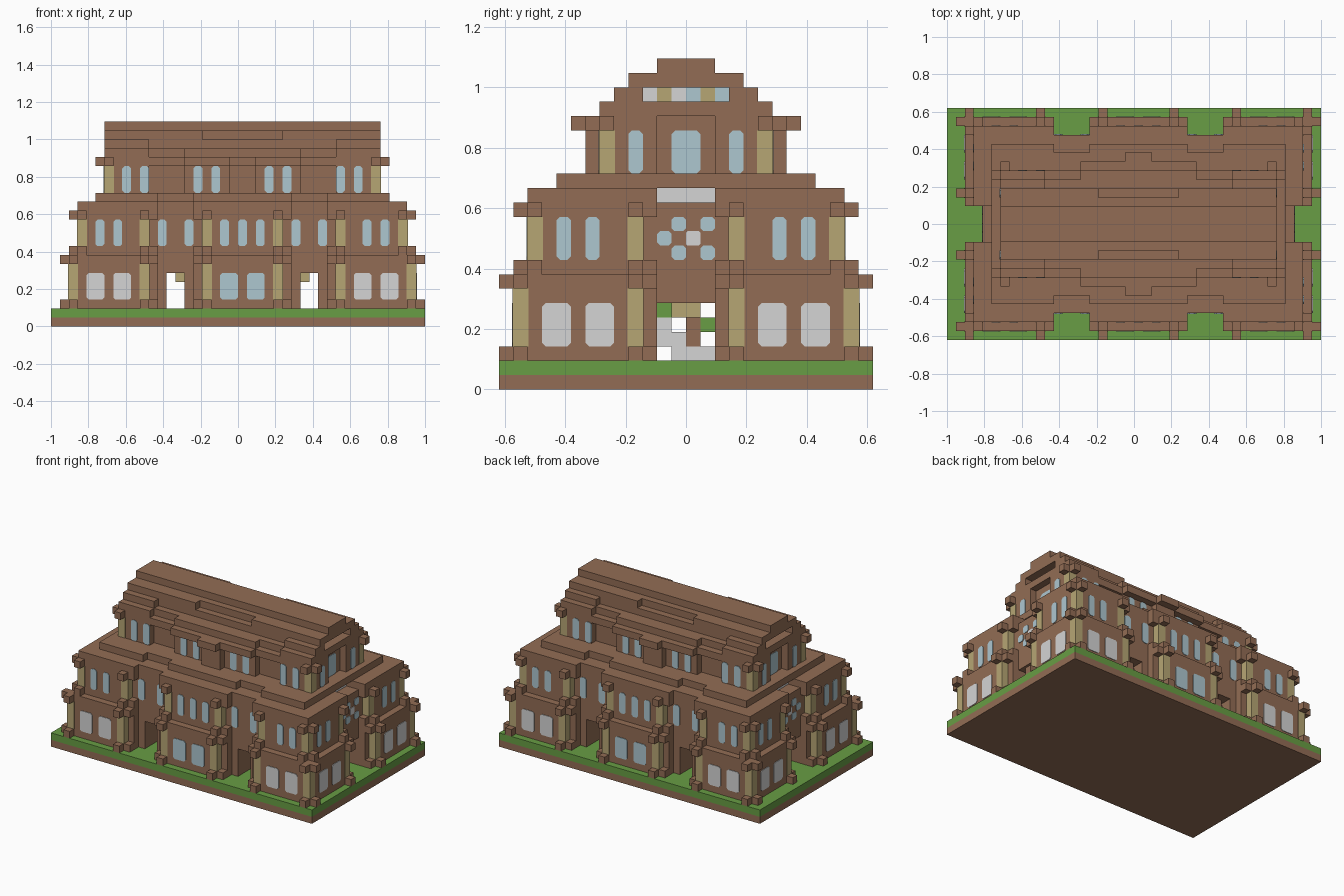
import bpy, bmesh
from mathutils import Vector

cube = bpy.data.objects.get("Cube")
if cube:
    bpy.data.objects.remove(cube, do_unlink=True)

U = 2 / 42            # one grid block
NX, NY = 43, 26       # mirror sums: the house is symmetric about x=21.5, y=13


def material(name, rgb):
    m = bpy.data.materials.new(name)
    m.use_nodes = True
    m.diffuse_color = (*rgb, 1)
    m.node_tree.nodes["Principled BSDF"].inputs["Base Color"].default_value = (*rgb, 1)
    return m


BROWN = material("brown_brick", (.29, .152, .09))
GREEN = material("grass_green", (.138, .34, .058))
TAN = material("tan_stone", (.47, .38, .175))
BLUE = material("blue_glass", (.42, .57, .63))
GREY = material("pale_grey", (.66, .66, .66))


def finish(name, bm, mat):
    bmesh.ops.recalc_face_normals(bm, faces=bm.faces)
    me = bpy.data.meshes.new(name)
    bm.to_mesh(me)
    bm.free()
    me.materials.append(mat)
    ob = bpy.data.objects.new(name, me)
    bpy.context.collection.objects.link(ob)


def world(x, y, z):
    return Vector(((x - 21) * U, (y - 13) * U, z * U))


def prism(bm, ring, shift):
    """Extrude a ring of grid points by a shift."""
    lo = [bm.verts.new(world(*p)) for p in ring]
    hi = [bm.verts.new(world(*(Vector(p) + Vector(shift)))) for p in ring]
    bm.faces.new(lo)
    bm.faces.new(hi)
    for i in range(len(ring)):
        j = (i + 1) % len(ring)
        bm.faces.new((lo[i], lo[j], hi[j], hi[i]))


def blocks(name, mat, boxes, mirror="xy"):
    """Boxes (x0, x1, y0, y1, z0, z1), mirrored without duplicates."""
    found = set()
    for x0, x1, y0, y1, z0, z1 in boxes:
        xs = [(x0, x1)] + ([(NX - x1, NX - x0)] if "x" in mirror else [])
        ys = [(y0, y1)] + ([(NY - y1, NY - y0)] if "y" in mirror else [])
        found |= {(*a, *b, z0, z1) for a in xs for b in ys}
    bm = bmesh.new()
    for x0, x1, y0, y1, z0, z1 in sorted(found):
        prism(bm, [(x0, y0, z0), (x1, y0, z0), (x1, y1, z0), (x0, y1, z0)], (0, 0, z1 - z0))
    finish(name, bm, mat)


def panes(name, mat, items, cut=.25, mirror_y=True):
    """Thin plates (axis, start, width, wall, z0, z1) with clipped corners."""
    bm = bmesh.new()
    t = .08
    for axis, s, w, wall, z0, z1 in items:
        e, c = s + w, cut
        ring = [(s + c, z0), (e - c, z0), (e, z0 + c), (e, z1 - c),
                (e - c, z1), (s + c, z1), (s, z1 - c), (s, z0 + c)]
        if not c:
            ring = [(s, z0), (e, z0), (e, z1), (s, z1)]
        for far in (False, True):
            for flip in ((False, True) if mirror_y or axis == "y" else (False,)):
                pts = []
                for a, z in ring:
                    x, y = (a, wall - t) if axis == "y" else (wall - t, a)
                    first, second = (far, flip) if axis == "x" else (flip, far)
                    pts.append((NX - x if first else x, NY - y if second else y, z))
                d = -2 * t if far else 2 * t
                prism(bm, pts, (0, d, 0) if axis == "y" else (d, 0, 0))
    finish(name, bm, mat)


def tier(z0, z1, front, frame, bay, end, end_frame, niche):
    """Floor outline stepping back at the four bays and both ends."""
    return [(end, 11, front, 10, z0, z1), (end_frame, 12, frame, 11, z0, z1),
            (12, 16, bay, 13, z0, z1), (16, 27, frame, 13, z0, z1),
            (17, 26, front, 13, z0, z1), (niche, 12, 11, 15, z0, z1)]


# Ground slab
blocks("earth_base", BROWN, [(0, 42, 0, 26, 0, 1)], "")
blocks("lawn", GREEN, [(0, 42, 0, 26, 1, 2)], "")

# Ground floor: rooms around the crossing passages, closed above the doors
blocks("ground_floor_walls", BROWN, [
    (2, 11, 1, 10, 2, 6), (3, 12, 2, 11, 2, 6), (12, 13, 3, 11, 2, 6),
    (15, 16, 3, 11, 2, 6), (16, 27, 2, 11, 2, 6), (17, 26, 1, 11, 2, 6)])
blocks("ground_floor_lintels", BROWN, tier(6, 8, 1, 2, 3, 2, 3, 4))

# Middle floor and its roof slabs
blocks("middle_floor_walls", BROWN, tier(8, 13, 2, 3, 3, 3, 4, 4))
blocks("middle_roof_slab", BROWN, tier(13, 14, 2, 2, 3, 3, 3, 6))
blocks("upper_roof_slab", BROWN, tier(14, 15, 4, 4, 5, 5, 5, 5))

# Top floor with recessed end panels and a forward centre pier
blocks("top_floor_walls", BROWN, [
    (6, 11, 7, 11, 15, 18), (7, 12, 11, 15, 15, 18), (11, 15, 8, 13, 15, 18),
    (15, 28, 7, 13, 15, 18), (20, 23, 6, 13, 15, 18)])

# Stepped roof, with the courses set back in turn along their length
blocks("stepped_roof", BROWN, [
    (6, 12, 7, 11, 18, 19), (7, 12, 11, 15, 18, 19), (11, 32, 7, 19, 18, 19),
    (15, 28, 6, 20, 18, 19), (20, 23, 5, 21, 18, 19),
    (6, 11, 7, 19, 19, 20), (11, 32, 8, 18, 19, 20), (15, 28, 7, 19, 19, 20),
    (6, 11, 8, 10, 20, 21), (8, 11, 10, 16, 20, 21), (11, 32, 9, 17, 20, 21),
    (6, 17, 9, 17, 21, 22), (17, 26, 10, 16, 21, 22), (6, 37, 11, 15, 22, 23)])

# Columns set just proud of the walls, each with a cross-shaped foot and cap
ground_cols = [(2, 1), (10, 1), (17, 1), (2, 9)]
middle_cols = [(3, 2), (10, 2), (17, 2), (3, 9)]
E = .06
for floor, cols, foot, cap in (("ground", ground_cols, 2, 7),
                               ("middle", middle_cols, 8, 12),
                               ("top", [(6, 7)], 14, 18)):
    blocks(floor + "_columns", TAN,
           [(x - E, x + 1 + E, y - E, y + 1 + E, foot + 1, cap) for x, y in cols])
    ends = []
    for x, y in cols:
        for z in (foot, cap):
            ends += [(x - 1, x + 2, y, y + 1, z, z + 1), (x, x + 1, y - 1, y + 2, z, z + 1)]
    blocks(floor + "_column_crosses", BROWN, ends)

# Windows
panes("ground_wing_windows", GREY,
      [("y", x, 2, 1, 3, 6) for x in (4, 7, 34, 37)]
      + [("x", y, 2, 2, 3, 6) for y in (3, 6)])
panes("ground_centre_windows", BLUE, [("y", x, 2, 1, 3, 6) for x in (19, 22)])
panes("middle_windows", BLUE,
      [("y", x, 1, 2, 9, 12) for x in (5, 7, 19, 21, 23, 35, 37)]
      + [("y", x, 1, 3, 9, 12) for x in (12, 15, 27, 30)]
      + [("x", y, 1, 3, 9, 12) for y in (4, 6)])
panes("top_windows", BLUE,
      [("y", x, 1, 7, 15, 18) for x in (8, 10, 16, 18, 24, 26, 32, 34)]
      + [("x", 9, 1, 6, 15, 18)])
panes("gable_window", BLUE, [("x", 12, 2, 7, 15, 18)], mirror_y=False)

# Rosette above the end doors, sill band and gable strip
panes("rosette_petals", BLUE,
      [("x", y, 1, 4, z, z + 1) for y, z in ((12, 11), (14, 11), (11, 10), (12, 9), (14, 9))],
      .2, False)
panes("rosette_centre", GREY, [("x", 13, 1, 4, 10, 11)], .1, False)
panes("end_sill_band", GREY, [("x", 11, 4, 6, 13, 14)], 0, False)
for name, mat, ys in (("gable_strip_grey", GREY, (10, 12)),
                      ("gable_strip_tan", TAN, (11, 14)),
                      ("gable_strip_blue", BLUE, (13, 15))):
    panes(name, mat, [("x", y, 1, 8, 20, 21) for y in ys], 0, False)

# Hall furnishings seen through the doors
blocks("hall_lanterns", TAN, [(14, 15, 12, 14, 5, 6)], "x")
blocks("hall_benches", GREY, [(20, 23, 12, 15, 2, 3), (20, 23, 11, 13, 3, 4),
                              (20, 23, 11, 12, 4, 5)], "")
blocks("hall_post", BROWN, [(20, 23, 13, 14, 3, 5)], "")
blocks("hall_plants", GREEN, [(20, 23, 14, 15, 4, 5), (20, 23, 11, 12, 5, 6)], "")
